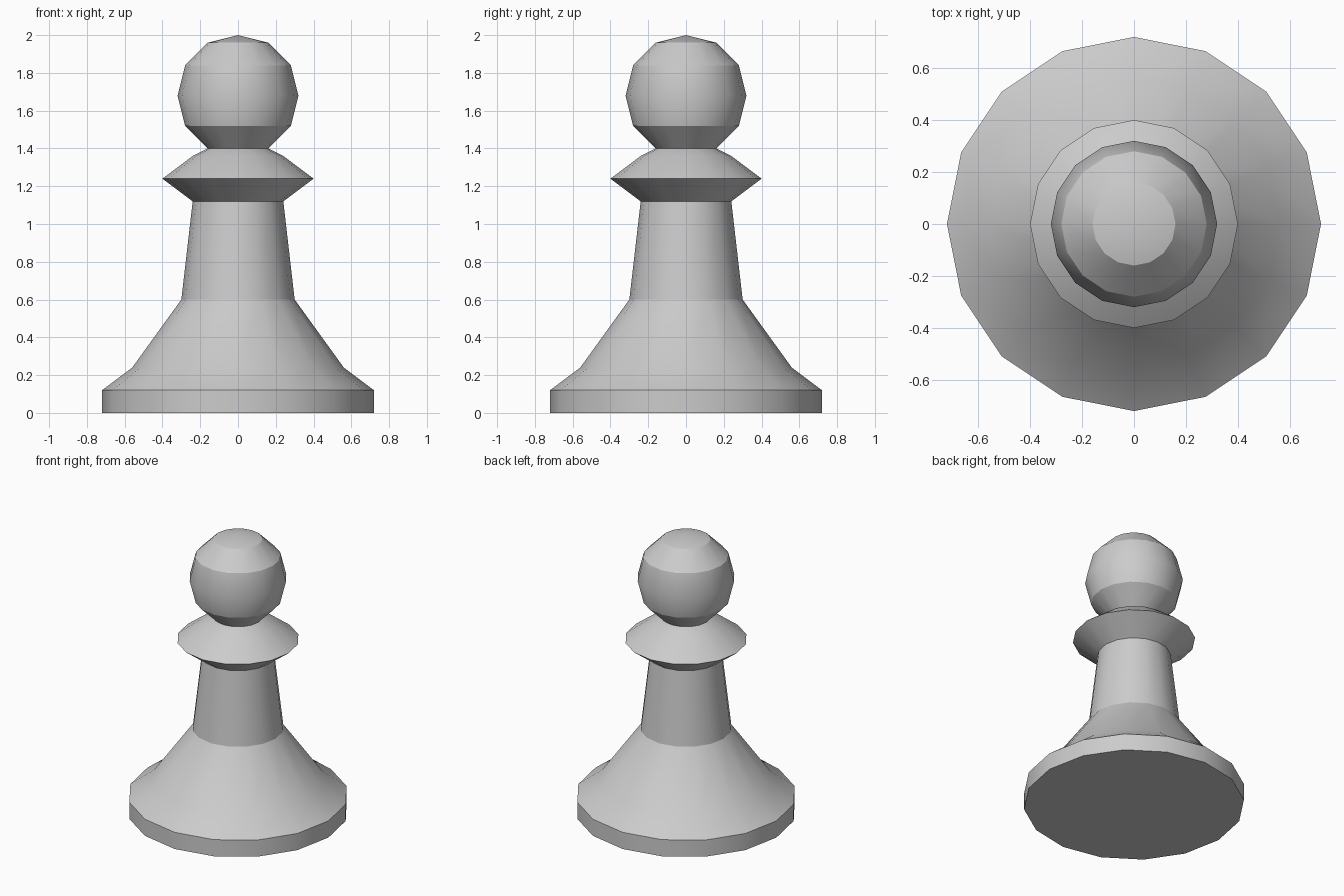
import bpy
import bmesh
import math

cube = bpy.data.objects.get("Cube")
if cube:
    bpy.data.objects.remove(cube, do_unlink=True)

SIDES = 16

grey = bpy.data.materials.new("light_grey")
grey.use_nodes = True
color = (0.6, 0.6, 0.6, 1)
grey.diffuse_color = color
grey.node_tree.nodes["Principled BSDF"].inputs["Base Color"].default_value = color

# Half outline (radius, height) of the turned piece, foot to crown
profile = [
    (0, 0), (0.72, 0), (0.72, 0.12), (0.56, 0.24),         # foot and skirt
    (0.30, 0.60), (0.24, 1.12),                            # stem
    (0.40, 1.24), (0.24, 1.36), (0.16, 1.40),              # collar
    (0.28, 1.52), (0.32, 1.68), (0.28, 1.84), (0.16, 1.96), (0, 2),  # head
]


def lathe(name, points):
    """Spin an outline around the z axis."""
    bm = bmesh.new()
    verts = [bm.verts.new((r, 0, z)) for r, z in points]
    edges = [bm.edges.new(pair) for pair in zip(verts, verts[1:])]
    bmesh.ops.spin(bm, geom=verts + edges, cent=(0, 0, 0), axis=(0, 0, 1),
                   angle=math.tau, steps=SIDES, use_duplicate=False)
    bmesh.ops.remove_doubles(bm, verts=bm.verts, dist=0.0001)
    bmesh.ops.recalc_face_normals(bm, faces=bm.faces)
    mesh = bpy.data.meshes.new(name)
    bm.to_mesh(mesh)
    bm.free()
    mesh.materials.append(grey)
    obj = bpy.data.objects.new(name, mesh)
    bpy.context.collection.objects.link(obj)
    return obj


pawn = lathe("pawn_body", profile)

# Soft facets around the body, crisp rims
bpy.ops.object.select_all(action="DESELECT")
pawn.select_set(True)
bpy.context.view_layer.objects.active = pawn
bpy.ops.object.shade_smooth_by_angle(angle=math.radians(28))
